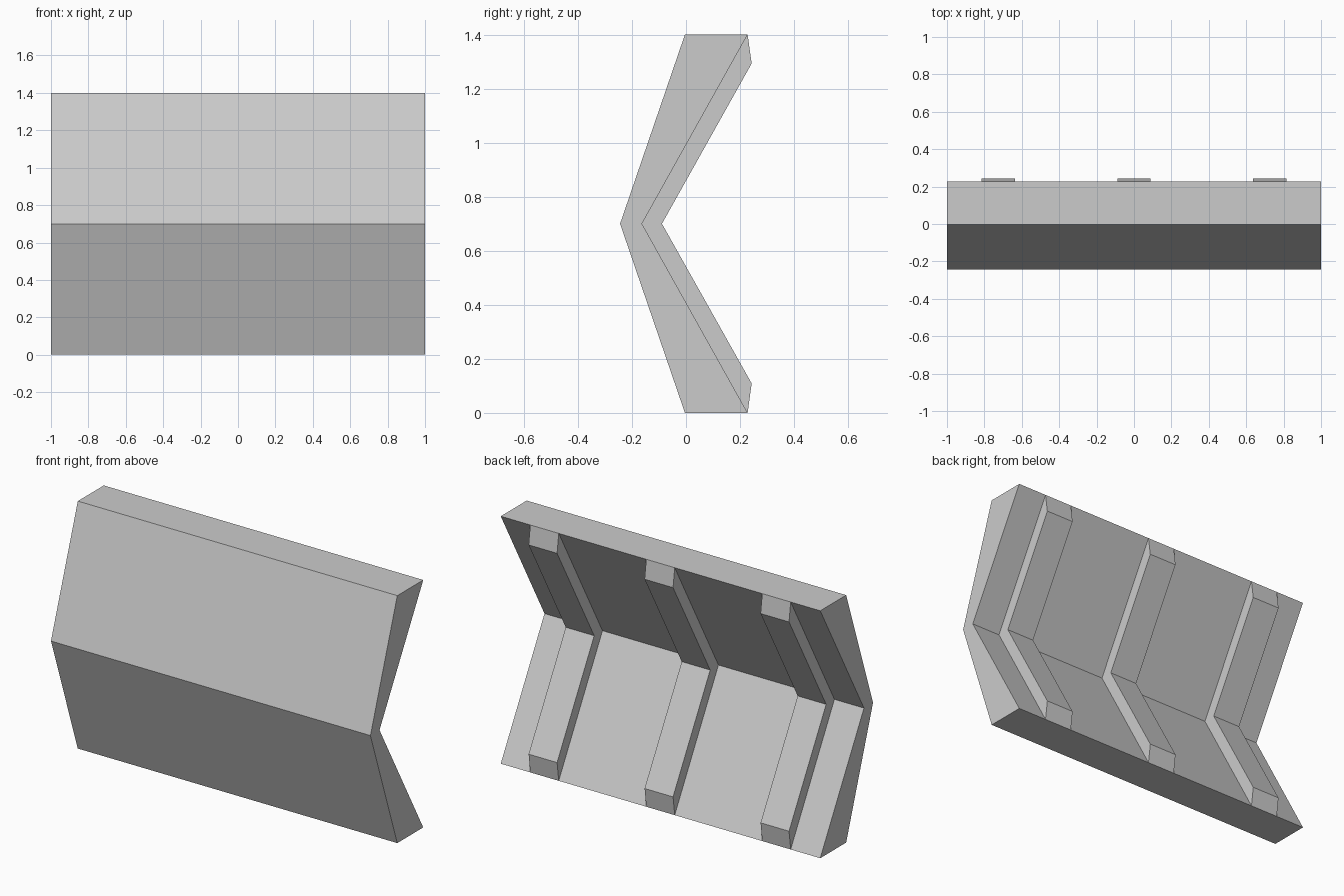
import bpy, bmesh

if "Cube" in bpy.data.objects:
    bpy.data.objects.remove(bpy.data.objects["Cube"])


def extrude_profile(name, profile, x_center, width):
    """Extrude a closed (y, z) profile along x."""
    bm = bmesh.new()
    face = bm.faces.new([bm.verts.new((x_center - width / 2, y, z)) for y, z in profile])
    ext = bmesh.ops.extrude_face_region(bm, geom=[face])
    moved = [v for v in ext["geom"] if isinstance(v, bmesh.types.BMVert)]
    bmesh.ops.translate(bm, verts=moved, vec=(width, 0, 0))
    bmesh.ops.recalc_face_normals(bm, faces=bm.faces)
    mesh = bpy.data.meshes.new(name)
    bm.to_mesh(mesh)
    bm.free()
    obj = bpy.data.objects.new(name, mesh)
    bpy.context.collection.objects.link(obj)
    return obj


H = 1.4
MID = H / 2

# V-shaped folded panel
panel = [(-0.004, 0), (-0.244, MID), (-0.004, H),
         (0.228, H), (-0.163, MID), (0.228, 0)]
extrude_profile("folded_panel", panel, 0, 2.0)

# Three bent ribs on the back of the panel
rib = [(0.228, H), (0.243, H - 0.107), (-0.089, MID),
       (0.243, 0.109), (0.228, 0), (-0.163, MID)]
for label, x in (("left", -0.726), ("middle", 0), ("right", 0.726)):
    extrude_profile("back_rib_" + label, rib, x, 0.178)
